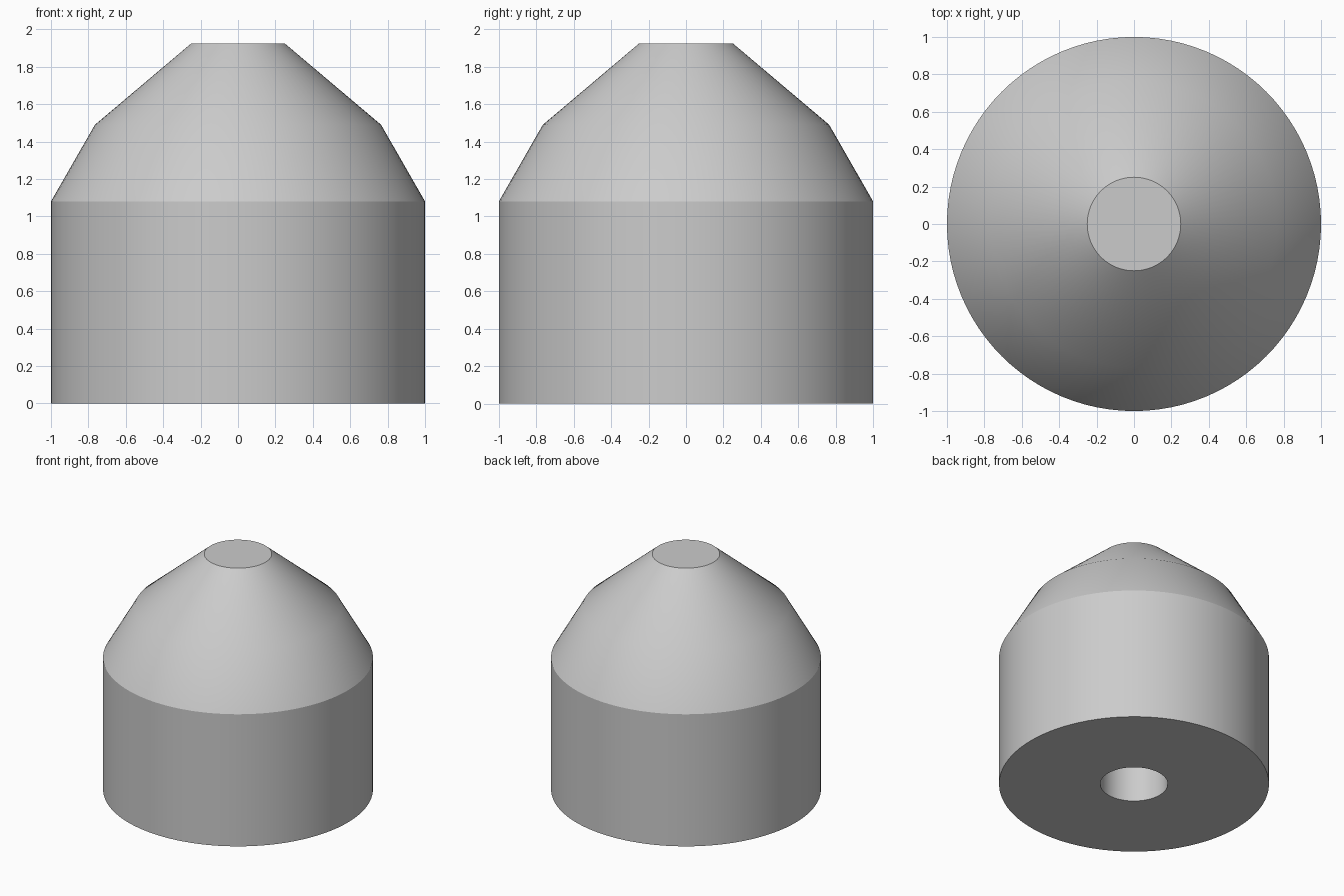
import bpy
import bmesh
from math import tau, radians
from mathutils import Matrix

cube = bpy.data.objects.get("Cube")
if cube:
    bpy.data.objects.remove(cube, do_unlink=True)

# Single plain grey
grey = bpy.data.materials.new("plain grey")
grey.use_nodes = True
colour = (0.6, 0.6, 0.6, 1)
grey.diffuse_color = colour
grey.node_tree.nodes["Principled BSDF"].inputs["Base Color"].default_value = colour

SEGMENTS = 96
BORE_RADIUS, BORE_DEPTH = 0.25, 1.08


def lathe(name, profile):
    """Join rings given as (radius, height), closing both ends."""
    bm = bmesh.new()
    rings = []
    for radius, height in profile:
        ring = bmesh.ops.create_circle(
            bm, segments=SEGMENTS, radius=radius,
            matrix=Matrix.Translation((0, 0, height)))["verts"]
        rings.append(ring)
    for low, high in zip(rings, rings[1:]):
        for i in range(SEGMENTS):
            j = (i + 1) % SEGMENTS
            bm.faces.new((low[i], low[j], high[j], high[i]))
    bm.faces.new(rings[0])
    bm.faces.new(rings[-1])
    bmesh.ops.recalc_face_normals(bm, faces=bm.faces)
    mesh = bpy.data.meshes.new(name)
    bm.to_mesh(mesh)
    bm.free()
    mesh.materials.append(grey)
    obj = bpy.data.objects.new(name, mesh)
    bpy.context.collection.objects.link(obj)
    return obj


# Blind bore in the base, cylindrical wall, two sloped shoulders, flat tip
body = lathe("tapered_body", [
    (BORE_RADIUS, BORE_DEPTH), (BORE_RADIUS, 0),
    (1, 0), (1, 1.08), (0.765, 1.49), (0.25, 1.925)])

bpy.ops.object.select_all(action="DESELECT")
body.select_set(True)
bpy.context.view_layer.objects.active = body
bpy.ops.object.shade_smooth_by_angle(angle=radians(28))
